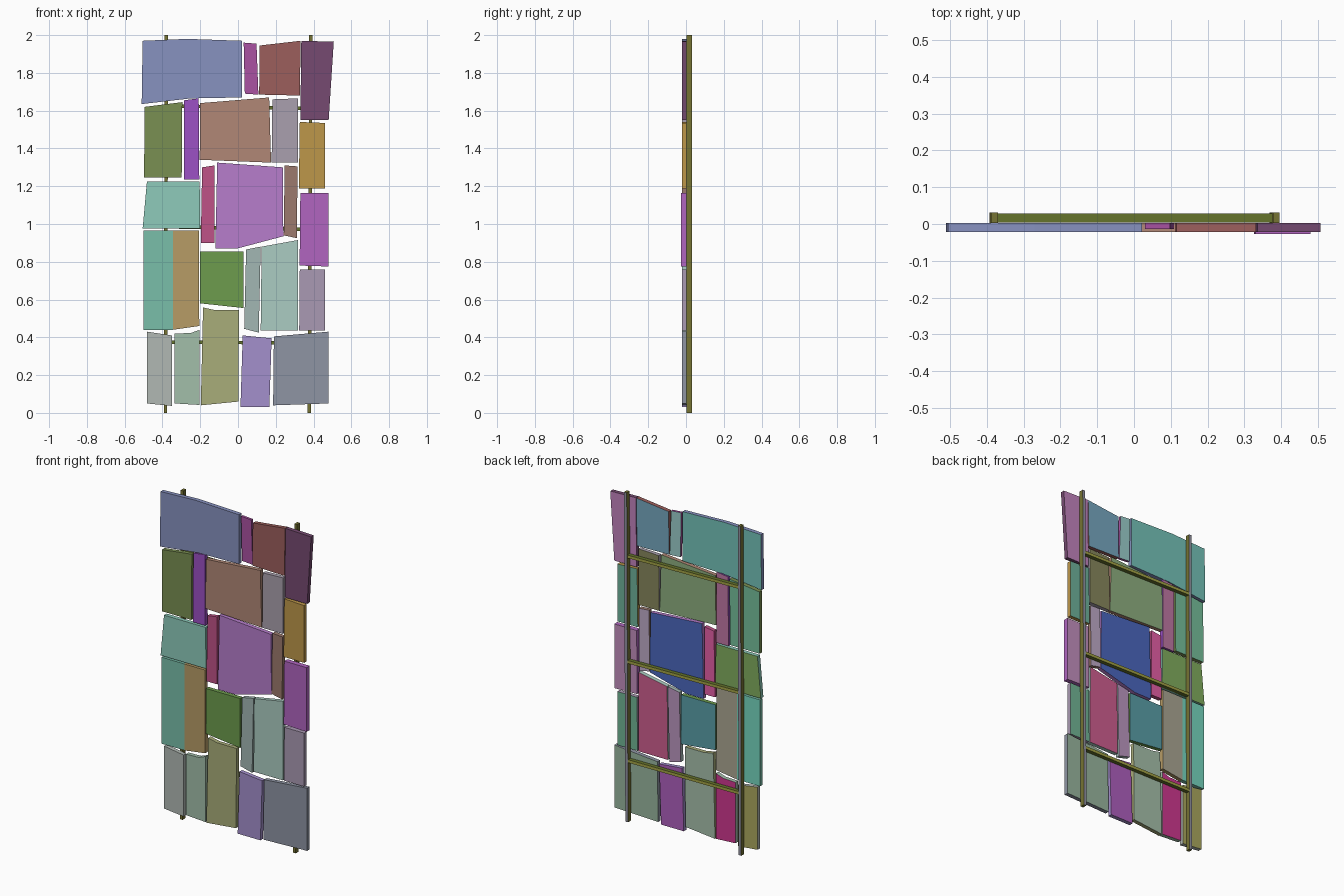
import bpy, bmesh

POST_FRONT, POST_BACK = 0.003, 0.031


def material(name, hex_colour, gain):
    """Material from an sRGB hex colour, brightened to allow for shading."""
    rgb = [min(1, int(hex_colour[i:i + 2], 16) / 255 * gain) for i in (0, 2, 4)]
    mat = bpy.data.materials.new(name)
    mat.diffuse_color = [((c + .055) / 1.055) ** 2.4 for c in rgb] + [1]
    return mat


def prism(name, outline, y0, y1, front, back):
    """Extrude a front-view (x, z) outline from y0 to y1; the rear face gets its own colour."""
    bm = bmesh.new()
    face = bm.faces.new([bm.verts.new((x, y0, z)) for x, z in outline])
    ext = bmesh.ops.extrude_face_region(bm, geom=[face])
    moved = [v for v in ext["geom"] if isinstance(v, bmesh.types.BMVert)]
    bmesh.ops.translate(bm, verts=moved, vec=(0, y1 - y0, 0))
    bmesh.ops.recalc_face_normals(bm, faces=bm.faces)
    for f in bm.faces:
        f.material_index = int(f.normal.y > 0.5)
    me = bpy.data.meshes.new(name)
    bm.to_mesh(me)
    bm.free()
    me.materials.append(material(name + "_front", front, 1.28))
    me.materials.append(material(name + "_back", back, 1.5))
    ob = bpy.data.objects.new(name, me)
    bpy.context.collection.objects.link(ob)


def course(name, planks, y=-0.022):
    """One course of irregular planks: front colour, back colour, outline from top left."""
    for i, (front, back, outline) in enumerate(planks):
        prism(f"{name}_plank_{i + 1}", outline, y, POST_FRONT, front, back)


# top course
course("top", [
    ("6a7296", "4e827c", [(-.505, 1.97), (-.27, 1.98), (.022, 1.97),
                          (.022, 1.67), (-.25, 1.665), (-.51, 1.635)]),
    ("7a4a48", "4f7080", [(.115, 1.945), (.332, 1.97), (.327, 1.68), (.112, 1.685)]),
    ("5c3a58", "82587f", [(.335, 1.97), (.507, 1.965), (.48, 1.55), (.33, 1.55)]),
])
course("top_narrow", [
    ("85407f", "688a88", [(.03, 1.96), (.098, 1.955), (.108, 1.685), (.036, 1.69)]),
], -0.013)

# upper course
course("upper", [
    ("5f7040", "4f8068", [(-.495, 1.62), (-.295, 1.645), (-.298, 1.245), (-.497, 1.245)]),
    ("7a3f9a", "80506e", [(-.285, 1.655), (-.208, 1.665), (-.205, 1.235), (-.287, 1.235)]),
    ("8a6a5c", "5f7555", [(-.2, 1.64), (.165, 1.67), (.175, 1.325), (-.203, 1.34)]),
    ("857d88", "5a5a3e", [(.182, 1.66), (.318, 1.665), (.318, 1.325), (.178, 1.325)]),
    ("94763a", "4a7868", [(.327, 1.54), (.46, 1.535), (.46, 1.187), (.322, 1.187)]),
])

# middle course
course("middle", [
    ("6f9f92", "56743f", [(-.482, 1.225), (-.203, 1.225), (-.2, .975), (-.505, .975)]),
    ("95406a", "9a4070", [(-.19, 1.3), (-.125, 1.31), (-.125, .9), (-.197, .9)]),
    ("8f62a0", "32457f", [(-.11, 1.325), (.237, 1.3), (.24, .935), (-.005, .87), (-.12, .87)]),
    ("7a5f55", "7f7285", [(.247, 1.31), (.315, 1.305), (.312, .925), (.242, .94)]),
])
course("middle_end", [
    ("8a4f96", "82607f", [(.33, 1.165), (.48, 1.165), (.48, .775), (.326, .78)]),
], -0.027)

# lower course (the first two pieces read as one wide two-tone plank)
course("lower", [
    ("5f9585", "4f9080", [(-.5, .965), (-.345, .965), (-.345, .44), (-.5, .44)]),
    ("8f7a50", "726f62", [(-.345, .965), (-.207, .965), (-.205, .46), (-.345, .44)]),
    ("557a3c", "3c6a70", [(-.2, .855), (.03, .855), (.03, .555), (-.2, .58)]),
    ("7f8f8c", "7d6580", [(.043, .865), (.12, .88), (.11, .425), (.033, .445)]),
    ("86a098", "8a3f60", [(.125, .88), (.317, .915), (.318, .435), (.12, .435)]),
    ("85788c", "4c7a64", [(.327, .76), (.46, .76), (.46, .435), (.324, .435)]),
])

# bottom course
course("bottom", [
    ("8a908c", "72703f", [(-.482, .43), (-.35, .41), (-.35, .037), (-.483, .05)]),
    ("7f9585", "8a2560", [(-.335, .42), (-.25, .423), (-.203, .44), (-.203, .042), (-.335, .05)]),
    ("84875f", "6f8072", [(-.185, .558), (-.125, .545), (.005, .545), (.002, .06), (-.197, .04)]),
    ("8070a0", "75407f", [(.025, .41), (.178, .395), (.166, .03), (.013, .03)]),
    ("6f7480", "667a6a", [(.19, .405), (.48, .43), (.48, .05), (.186, .04)]),
])

# two slightly leaning rear posts
w = 0.009
for name, xb, xt in (("left_post", -.384, -.379), ("right_post", .377, .386)):
    prism(name, [(xt - w, 2), (xt + w, 2), (xb + w, 0), (xb - w, 0)],
          POST_FRONT, POST_BACK, "5c5a28", "62626c")

# three rear rails
h = 0.009
for i, (zl, zr) in enumerate(((1.625, 1.612), (.985, .972), (.375, .37))):
    prism(f"rail_{i + 1}", [(-.38, zl + h), (.38, zr + h), (.38, zr - h), (-.38, zl - h)],
          POST_FRONT + 0.001, POST_BACK - 0.003, "4f5a22", "6c6c2e")
